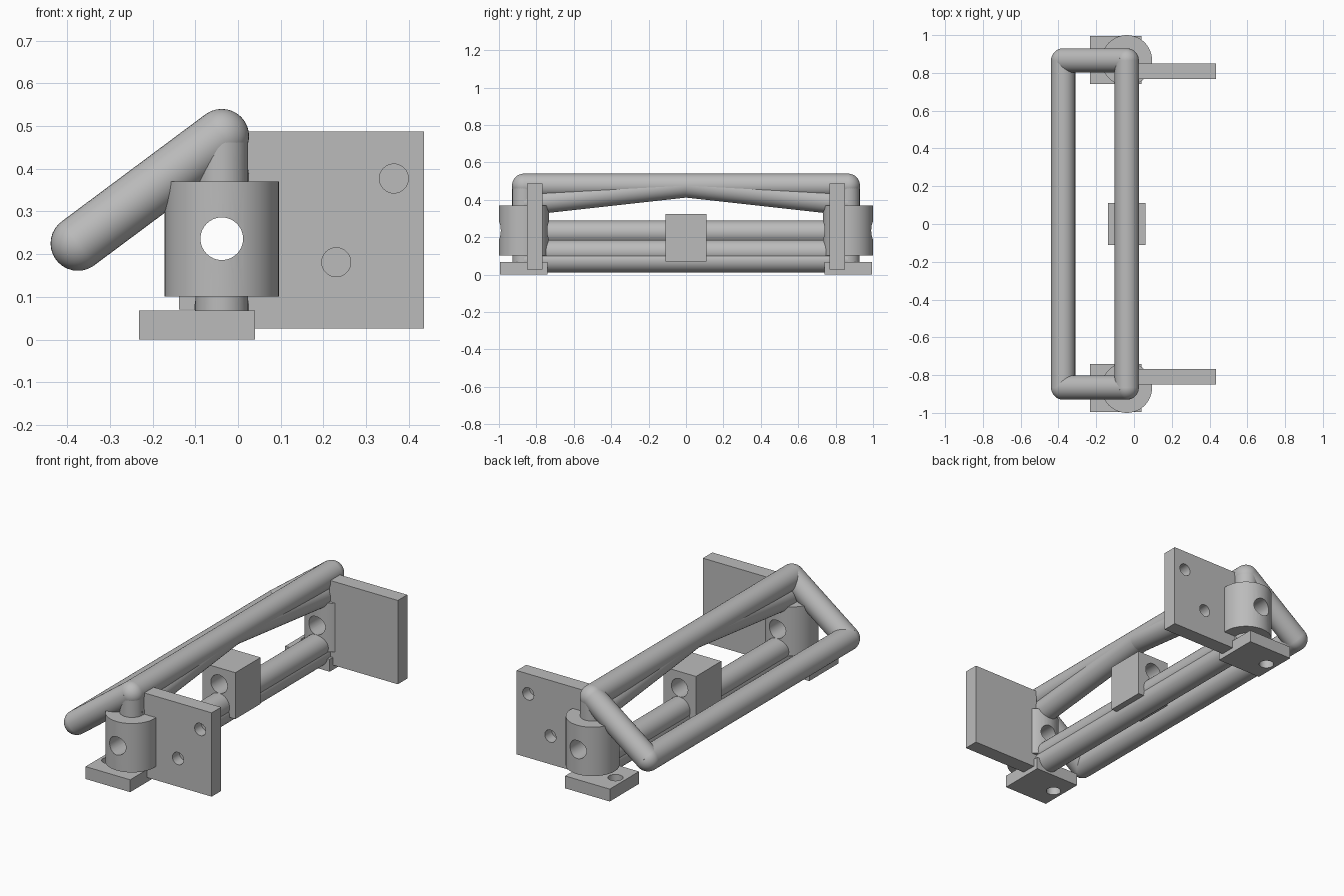
import bpy
import math
from mathutils import Vector

cube = bpy.data.objects.get("Cube")
if cube:
    bpy.data.objects.remove(cube, do_unlink=True)

metal = bpy.data.materials.new("plain_grey")
metal.use_nodes = True
GREY = (0.5, 0.5, 0.5, 1)
metal.diffuse_color = GREY
metal.node_tree.nodes["Principled BSDF"].inputs["Base Color"].default_value = GREY

R = 0.064          # bar radius
X = -0.038         # post axis
END = 0.866        # post distance from the middle
TOP = 0.476        # top rail height
HOLE_Z = 0.236     # height of the long bore


def finish(name):
    ob = bpy.context.object
    ob.name = name
    ob.data.materials.append(metal)
    return ob


def rod(name, a, b, r=R, sides=32):
    a, b = Vector(a), Vector(b)
    d = b - a
    bpy.ops.mesh.primitive_cylinder_add(
        vertices=sides, radius=r, depth=d.length, location=(a + b) / 2,
        rotation=d.to_track_quat('Z', 'Y').to_euler())
    bpy.ops.object.shade_smooth_by_angle(angle=math.radians(35))
    return finish(name)


def ball(name, p):
    bpy.ops.mesh.primitive_uv_sphere_add(segments=32, ring_count=16, radius=R, location=p)
    bpy.ops.object.shade_smooth()
    return finish(name)


def box(name, lo, hi):
    lo, hi = Vector(lo), Vector(hi)
    bpy.ops.mesh.primitive_cube_add(size=1, location=(lo + hi) / 2)
    ob = finish(name)
    ob.scale = hi - lo
    bpy.ops.object.transform_apply(location=False, rotation=False, scale=True)
    return ob


def drill(ob, a, b, r):
    cutter = rod("cutter", a, b, r)
    cutter.hide_render = True
    bpy.context.view_layer.objects.active = ob
    mod = ob.modifiers.new("bore", 'BOOLEAN')
    mod.operation = 'DIFFERENCE'
    mod.solver = 'EXACT'
    mod.object = cutter
    bpy.ops.object.modifier_apply(modifier=mod.name)
    bpy.data.objects.remove(cutter, do_unlink=True)
    bpy.ops.object.select_all(action='DESELECT')
    ob.select_set(True)
    bpy.ops.object.shade_smooth_by_angle(angle=math.radians(35))


# Rails running the whole length
OUT = (-0.375, 0.225)
for name, x, z in (("top_rail", X, TOP), ("outer_rail", OUT[0], OUT[1]),
                   ("lower_rail", X, 0.122), ("bottom_rail", X, 0.076)):
    rod(name, (x, -END, z), (x, END, z))

# Bored block in the middle
block = box("centre_block", (-0.138, -0.11, 0.07), (0.061, 0.11, 0.325))
drill(block, (X, -0.3, HOLE_Z), (X, 0.3, HOLE_Z), 0.05)

# Matching parts at both ends
for side, s in (("front", -1), ("back", 1)):
    y = s * END

    # Post and collar share one bore
    for part, r, low, high in (("post", 0.062, 0.05, TOP), ("collar", 0.134, 0.101, 0.37)):
        ob = rod(f"{side}_{part}", (X, y, low), (X, y, high), r, 48)
        drill(ob, (X, y - 0.3, HOLE_Z), (X, y + 0.3, HOLE_Z), 0.05)

    # Slanted arm with rounded corners
    rod(f"{side}_arm", (X, y, TOP), (OUT[0], y, OUT[1]))
    ball(f"{side}_post_cap", (X, y, TOP))
    ball(f"{side}_outer_corner", (OUT[0], y, OUT[1]))

    # Brace from the collar up to the middle of the top rail
    rod(f"{side}_brace", (X, y, 0.38), (X, 0, TOP))

    # Foot with a screw hole
    foot = box(f"{side}_foot", (-0.232, min(s * 0.74, s * 0.994), 0),
               (0.04, max(s * 0.74, s * 0.994), 0.068))
    drill(foot, (-0.177, y, -0.1), (-0.177, y, 0.2), 0.038)

    # Side plate with blind holes in its outer face
    plate = box(f"{side}_plate", (0.02, min(s * 0.768, s * 0.85), 0.026),
                (0.435, max(s * 0.768, s * 0.85), 0.487))
    for x, z in ((0.365, 0.377), (0.23, 0.181)):
        drill(plate, (x, s * 0.79, z), (x, s * 0.95, z), 0.034)
